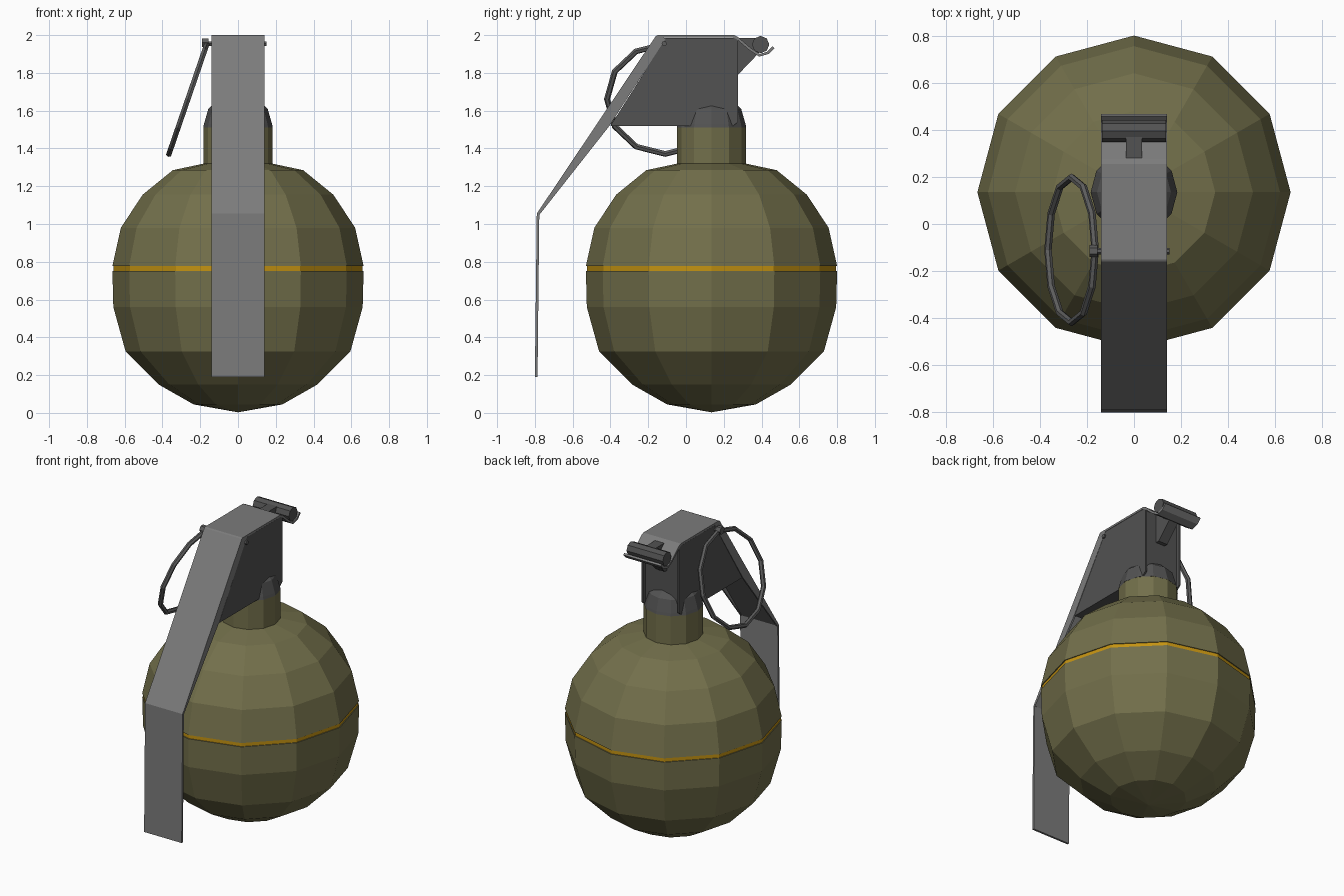
import bpy, bmesh, math
from mathutils import Matrix

cube = bpy.data.objects.get("Cube")
if cube:
    bpy.data.objects.remove(cube, do_unlink=True)

AXIS_Y = 0.135   # centre line of the round body
HALF = 0.14      # half width of the lever
SIDES = 12


def material(name, rgb):
    m = bpy.data.materials.new(name)
    m.use_nodes = True
    m.diffuse_color = (*rgb, 1)
    m.node_tree.nodes["Principled BSDF"].inputs["Base Color"].default_value = (*rgb, 1)
    return m


olive = material("olive paint", (0.17, 0.16, 0.07))
yellow = material("yellow band", (0.55, 0.29, 0.006))
light_steel = material("light steel", (0.2, 0.2, 0.2))
dark_steel = material("dark steel", (0.085, 0.085, 0.085))
ring_steel = material("ring steel", (0.11, 0.11, 0.11))


def finish(name, bm, *mats):
    bmesh.ops.recalc_face_normals(bm, faces=bm.faces)
    mesh = bpy.data.meshes.new(name)
    bm.to_mesh(mesh)
    bm.free()
    for m in mats:
        mesh.materials.append(m)
    ob = bpy.data.objects.new(name, mesh)
    bpy.context.collection.objects.link(ob)
    return ob


def lathe(name, profile, *mats, band=None):
    """Turn (radius, z) points around the body axis; one segment may be a band."""
    bm = bmesh.new()
    rings = []
    for r, z in profile:
        angles = [math.tau * i / SIDES for i in range(SIDES)]
        rings.append([bm.verts.new((r * math.cos(a), AXIS_Y + r * math.sin(a), z))
                      for a in angles])
    for k in range(len(rings) - 1):
        for i in range(SIDES):
            j = (i + 1) % SIDES
            f = bm.faces.new((rings[k][i], rings[k][j], rings[k + 1][j], rings[k + 1][i]))
            f.material_index = int(k == band)
    bm.faces.new(rings[0][::-1])
    bm.faces.new(rings[-1])
    bmesh.ops.remove_doubles(bm, verts=bm.verts, dist=0.0005)
    return finish(name, bm, *mats)


def prism(name, outline, x0, x1, mat):
    """Extrude a (y, z) outline between two x positions."""
    bm = bmesh.new()
    face = bm.faces.new([bm.verts.new((x0, y, z)) for y, z in outline])
    new = bmesh.ops.extrude_face_region(bm, geom=[face])["geom"]
    bmesh.ops.translate(bm, vec=(x1 - x0, 0, 0),
                        verts=[g for g in new if isinstance(g, bmesh.types.BMVert)])
    return finish(name, bm, mat)


def rod(name, x0, x1, y, z, radius, sides, mat):
    bm = bmesh.new()
    place = Matrix.Translation(((x0 + x1) / 2, y, z)) @ Matrix.Rotation(math.pi / 2, 4, "Y")
    bmesh.ops.create_cone(bm, cap_ends=True, segments=sides, radius1=radius,
                          radius2=radius, depth=x1 - x0, matrix=place)
    return finish(name, bm, mat)


# Faceted body with a shallow painted groove
lathe("body", [(0, 0.003), (0.235, 0.045), (0.42, 0.15), (0.595, 0.325), (0.66, 0.56),
               (0.665, 0.752), (0.659, 0.752), (0.659, 0.778), (0.665, 0.778),
               (0.62, 0.98), (0.505, 1.155), (0.345, 1.285), (0.18, 1.32)],
      olive, yellow, band=6)
lathe("neck", [(0.183, 1.3), (0.183, 1.512)], olive)
lathe("collar", [(0.184, 1.512), (0.18, 1.53), (0.157, 1.61), (0.1, 1.66)], dark_steel)

# Fuze housing under the lever
prism("fuze_housing", [(-0.395, 1.52), (0.25, 1.52), (0.25, 1.985), (-0.11, 1.985)],
      -0.134, 0.134, dark_steel)

# Lever sheet: hangs down, slopes over the housing and hooks round the hinge pin
path = [(-0.8, 0.19), (-0.79, 1.055), (-0.16, 1.995), (-0.15, 2.0), (0.255, 2.0),
        (0.275, 1.99), (0.345, 1.93), (0.39, 1.9), (0.43, 1.912), (0.458, 1.94)]
bm = bmesh.new()
rows = [[bm.verts.new((x, y, z)) for x in (-HALF, HALF)] for y, z in path]
for a, b in zip(rows, rows[1:]):
    bm.faces.new((a[0], a[1], b[1], b[0]))
mesh = bpy.data.meshes.new("lever")
bm.to_mesh(mesh)
bm.free()
mesh.materials.append(light_steel)
lever = bpy.data.objects.new("lever", mesh)
bpy.context.collection.objects.link(lever)
solid = lever.modifiers.new("thickness", "SOLIDIFY")
solid.thickness = 0.014
solid.offset = -1

# Folded sides of the lever, and the plates covering the housing
for side, label in ((-1, "right"), (1, "left")):
    outer, inner = side * HALF, side * (HALF - 0.012)
    prism(label + "_lever_flange", [(-0.787, 1.055), (-0.16, 1.99), (-0.105, 1.985),
                                    (-0.405, 1.52), (-0.775, 1.05)],
          inner, outer, light_steel)
    prism(label + "_side_plate", [(-0.4, 1.52), (0.25, 1.52), (0.275, 1.54), (0.275, 1.985),
                                  (-0.105, 1.985)],
          inner, side * (HALF - 0.001), dark_steel)

# Hinge pin and its bracket
rod("hinge_pin", -0.135, 0.135, 0.395, 1.95, 0.046, 8, dark_steel)
prism("hinge_bracket", [(0.24, 1.79), (0.275, 1.79), (0.39, 1.91), (0.39, 1.985), (0.24, 1.985)],
      -0.034, 0.034, dark_steel)

# Safety pin and pull ring
rod("safety_pin", -0.185, 0.15, -0.115, 1.955, 0.014, 6, ring_steel)
rod("safety_pin_eye", -0.19, -0.155, -0.115, 1.96, 0.026, 6, ring_steel)
bpy.ops.mesh.primitive_torus_add(major_segments=12, minor_segments=6, major_radius=0.308,
                                 minor_radius=0.016, location=(-0.265, -0.11, 1.662),
                                 rotation=(0, math.radians(-71), 0))
ring = bpy.context.object
ring.name = "pull_ring"
ring.data.materials.append(ring_steel)
